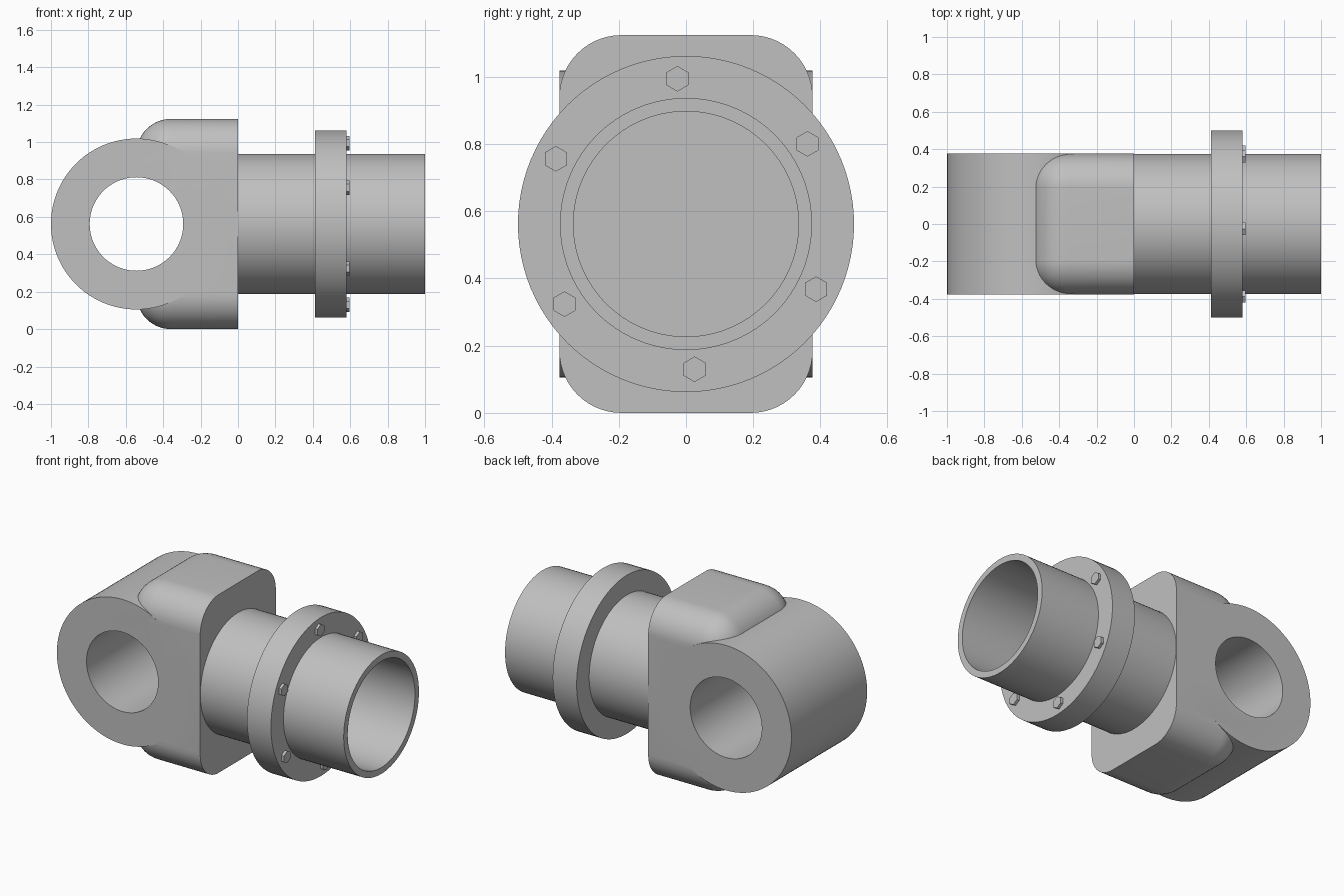
import bpy, bmesh
from math import radians, cos, sin, pi
from mathutils import Matrix, Vector

cube = bpy.data.objects.get("Cube")
if cube:
    bpy.data.objects.remove(cube, do_unlink=True)

MID = 0.562       # height of the shared axis
HALF = 0.377      # half width of the block, and pipe radius
EYE_X = -0.543    # centre of the eye
SEG = 96

steel = bpy.data.materials.new("steel_grey")
steel.use_nodes = True
steel.diffuse_color = (0.527, 0.527, 0.527, 1)
steel.node_tree.nodes["Principled BSDF"].inputs["Base Color"].default_value = steel.diffuse_color


def add_object(name, bm):
    bmesh.ops.recalc_face_normals(bm, faces=bm.faces[:])
    mesh = bpy.data.meshes.new(name)
    bm.to_mesh(mesh)
    bm.free()
    mesh.materials.append(steel)
    obj = bpy.data.objects.new(name, mesh)
    bpy.context.collection.objects.link(obj)
    return obj


def activate(obj):
    bpy.ops.object.select_all(action="DESELECT")
    obj.select_set(True)
    bpy.context.view_layer.objects.active = obj


def smooth(obj):
    activate(obj)
    bpy.ops.object.shade_smooth_by_angle(angle=radians(30))


def cylinder(name, radius, length, axis, centre, sides=SEG):
    bm = bmesh.new()
    bmesh.ops.create_cone(bm, cap_ends=True, segments=sides, radius1=radius,
                          radius2=radius, depth=length)
    turn = Matrix.Rotation(pi / 2, 4, axis)
    bmesh.ops.transform(bm, matrix=Matrix.Translation(centre) @ turn, verts=bm.verts[:])
    return add_object(name, bm)


def lathe(name, profile, closed):
    """Spin (x, radius) points about the pipe axis."""
    bm = bmesh.new()
    verts = [bm.verts.new((x, 0, MID + r)) for x, r in profile]
    pairs = list(zip(verts, verts[1:]))
    if closed:
        pairs.append((verts[-1], verts[0]))
    edges = [bm.edges.new(p) for p in pairs]
    bmesh.ops.spin(bm, geom=verts + edges, cent=(0, 0, MID), axis=(1, 0, 0),
                   angle=2 * pi, steps=SEG, use_merge=False)
    bmesh.ops.remove_doubles(bm, verts=bm.verts[:], dist=1e-5)
    obj = add_object(name, bm)
    smooth(obj)
    return obj


def combine(obj, other, operation):
    activate(obj)
    mod = obj.modifiers.new(operation, "BOOLEAN")
    mod.object, mod.operation, mod.solver = other, operation, "EXACT"
    bpy.ops.object.modifier_apply(modifier=mod.name)
    bpy.data.objects.remove(other, do_unlink=True)


# Block: every edge rounded except those around the pipe-side face
bm = bmesh.new()
bmesh.ops.create_cube(bm, size=1)
size = Vector((-EYE_X, 2 * HALF, 2 * MID))
bmesh.ops.scale(bm, vec=size, verts=bm.verts[:])
bmesh.ops.translate(bm, vec=(EYE_X / 2, 0, MID), verts=bm.verts[:])
rounded = [e for e in bm.edges if min(v.co.x for v in e.verts) < -0.1]
bmesh.ops.bevel(bm, geom=rounded, offset=0.185, offset_type="OFFSET", segments=14,
                profile=0.5, affect="EDGES", clamp_overlap=True)
joint = add_object("joint_block", bm)

# Round eye merged into the block, then bored through
eye = cylinder("eye", 0.457, 2 * HALF, "X", (EYE_X, 0, MID))
combine(joint, eye, "UNION")
bore = cylinder("eye_bore", 0.25, 1.2, "X", (EYE_X, 0, MID))
bore.hide_render = True
combine(joint, bore, "DIFFERENCE")
smooth(joint)

# Pipe with a blind bore, and its flange
lathe("pipe", [(-0.02, 0), (-0.02, 0.375), (1, 0.375), (1, 0.335), (0.5, 0.335), (0.5, 0)], False)
lathe("flange", [(0.413, 0.36), (0.413, 0.5), (0.58, 0.5), (0.58, 0.36)], True)

# Hexagonal bolt heads around the flange
for i in range(6):
    a = radians(33.4 + 60 * i)
    place = (0.583, 0.433 * cos(a), MID + 0.433 * sin(a))
    bolt = cylinder(f"bolt_{i + 1}", 0.038, 0.028, "Y", place, 6)
    # point a corner upward
    about = Matrix.Translation(place)
    highest = max(v.co.z for v in bolt.data.vertices) - place[2]
    if highest < 0.036:
        bolt.data.transform(about @ Matrix.Rotation(pi / 6, 4, "X") @ about.inverted())
